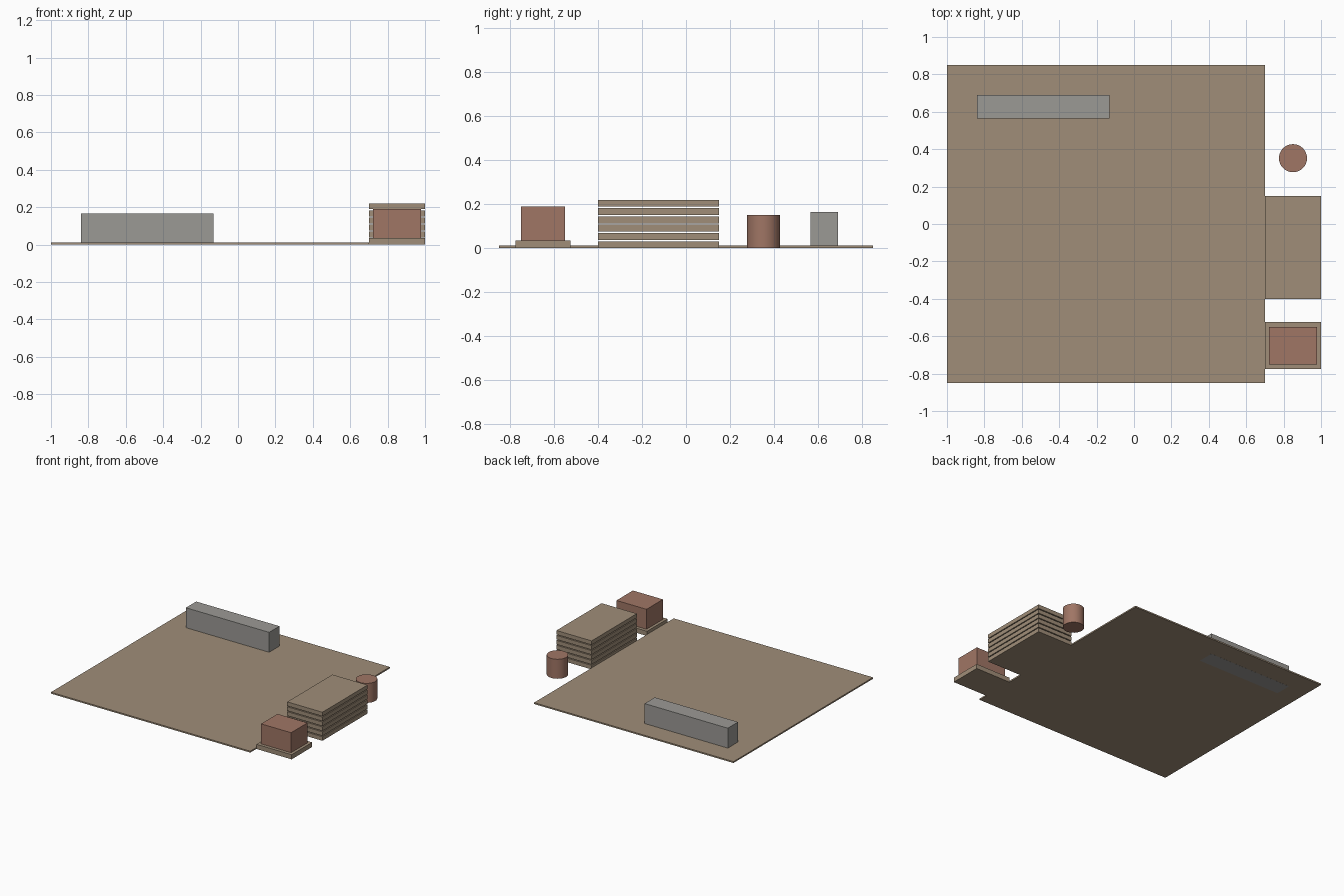
import bpy
import math

cube = bpy.data.objects.get("Cube")
if cube:
    bpy.data.objects.remove(cube, do_unlink=True)


def material(name, rgb):
    mat = bpy.data.materials.new(name)
    mat.use_nodes = True
    colour = (*rgb, 1)
    mat.diffuse_color = colour
    mat.node_tree.nodes["Principled BSDF"].inputs["Base Color"].default_value = colour
    return mat


tan = material("tan wood", (0.35, 0.27, 0.19))
red = material("brick red", (0.35, 0.18, 0.13))
grey = material("warm grey", (0.33, 0.32, 0.30))


def box(name, x, y, z, mat):
    """Box spanning the given (low, high) ranges."""
    spans = (x, y, z)
    bpy.ops.mesh.primitive_cube_add(size=1, location=[sum(s) / 2 for s in spans])
    obj = bpy.context.object
    obj.name = name
    obj.scale = [s[1] - s[0] for s in spans]
    bpy.ops.object.transform_apply(location=False, rotation=False, scale=True)
    obj.data.materials.append(mat)
    return obj


# Ground slab, and a low wall whose footing shows underneath
box("floor_slab", (-1, 0.7), (-0.85, 0.85), (0.0005, 0.0115), tan)
box("low_wall", (-0.84, -0.13), (0.565, 0.69), (0, 0.165), grey)

# Stack of boards with narrow gaps
board, pitch = 0.031, 0.0378
for i in range(6):
    box(f"stacked_board_{i + 1}", (0.7, 1), (-0.4, 0.15),
        (i * pitch, i * pitch + board), tan)

# Crate on its base
box("crate_base", (0.7, 1), (-0.775, -0.525), (0, 0.036), tan)
box("crate", (0.722, 0.978), (-0.75, -0.55), (0.036, 0.19), red)

# Round drum
bpy.ops.mesh.primitive_cylinder_add(vertices=32, radius=0.075, depth=0.15,
                                    location=(0.85, 0.352, 0.075))
drum = bpy.context.object
drum.name = "drum"
drum.data.materials.append(red)
bpy.ops.object.shade_smooth_by_angle(angle=math.radians(30))
